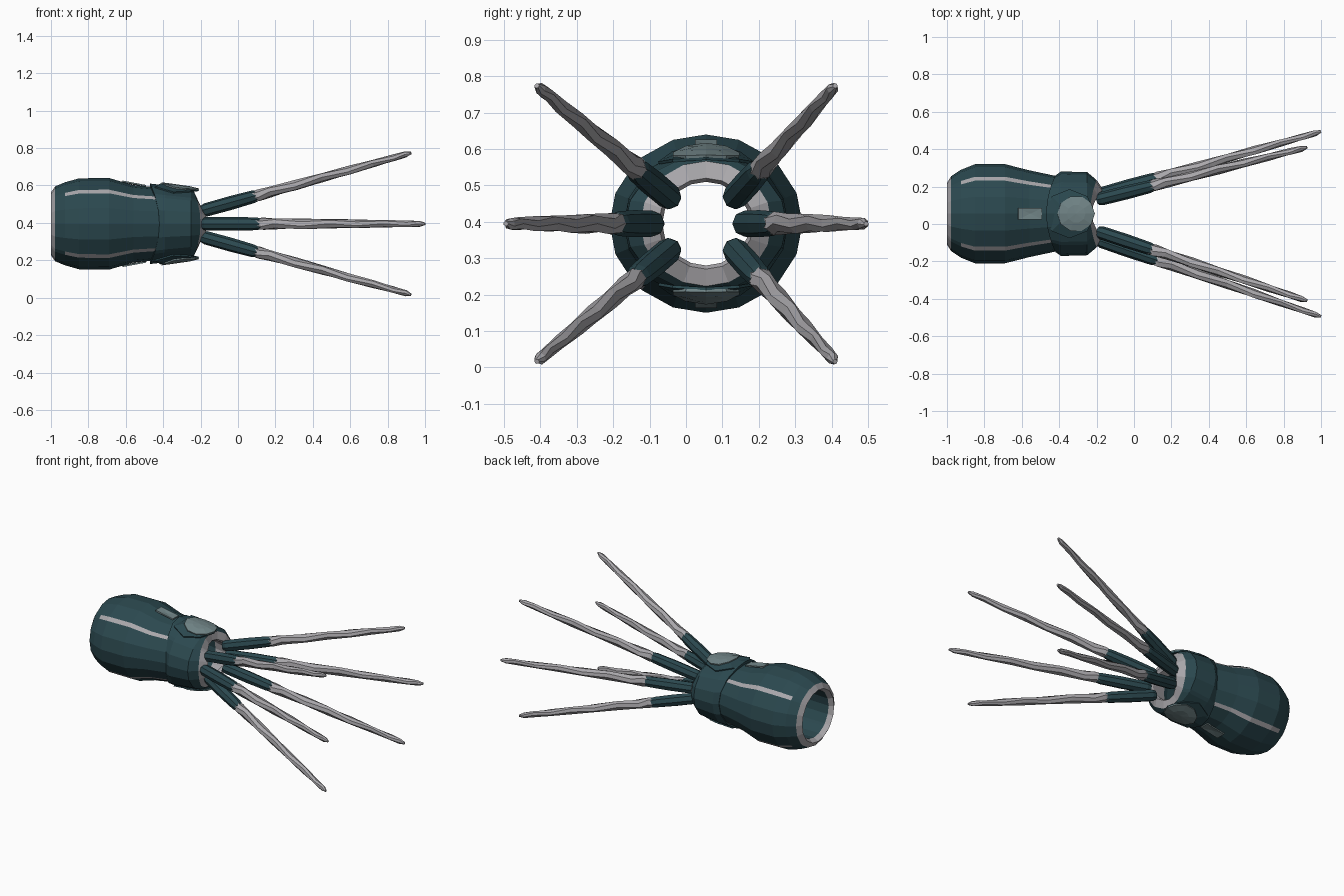
import bpy, bmesh, math, random
from mathutils import Vector

if "Cube" in bpy.data.objects:
    bpy.data.objects.remove(bpy.data.objects["Cube"])
random.seed(3)
CY, CZ = 0.055, 0.395


def mat(name, c):
    m = bpy.data.materials.new(name)
    m.diffuse_color = (*c, 1)
    m.use_nodes = True
    m.node_tree.nodes["Principled BSDF"].inputs["Base Color"].default_value = m.diffuse_color
    return m


TEAL = mat("dark teal", (0.024, 0.065, 0.078))
GREY = mat("light grey", (0.40, 0.39, 0.41))
DISC = mat("grey teal", (0.17, 0.24, 0.25))
MATS = [TEAL, GREY, DISC]


def finish(name, bm):
    bmesh.ops.recalc_face_normals(bm, faces=bm.faces)
    me = bpy.data.meshes.new(name)
    bm.to_mesh(me)
    bm.free()
    for m in MATS:
        me.materials.append(m)
    ob = bpy.data.objects.new(name, me)
    bpy.context.collection.objects.link(ob)
    return ob


# Angles around the sleeve, with narrow slots on the diagonals for stripes
ANG = [math.radians(q * 90 + a) for q in range(4) for a in (0, 20, 41.8, 48.2, 70)]


def sleeve(name, rings, stripe=()):
    """Closed shell; ring = (x, ry, rz, material, shift at top, shift at side)."""
    bm = bmesh.new()
    loops = []
    for x, ry, rz, m, st, ss in rings:
        loops.append([bm.verts.new((x + st * math.sin(a) ** 2 + ss * math.cos(a) ** 2,
                                    CY + ry * math.cos(a), CZ + rz * math.sin(a))) for a in ANG])
    n = len(ANG)
    for i, r in enumerate(rings):
        A, B = loops[i], loops[(i + 1) % len(loops)]
        for j in range(n):
            f = bm.faces.new((A[j], A[(j + 1) % n], B[(j + 1) % n], B[j]))
            f.material_index = 1 if (i in stripe and j % 5 == 2) else r[3]
    return finish(name, bm)


# Forearm sleeve: outer wall back to front, then inner wall
OUTER = [(-1.0, .165, .168, 1, 0, 0), (-.978, .200, .200, 0, 0, 0),
         (-.925, .235, .222, 0, 0, 0), (-.85, .265, .243, 0, 0, 0),
         (-.69, .265, .245, 0, 0, 0), (-.56, .232, .207, 0, 0, 0),
         (-.40, .198, .192, 0, 0, 0), (-.28, .175, .172, 0, 0, 0)]
INNER = [(-.28, .145, .145, 0, 0, 0), (-.6, .168, .158, 0, 0, 0), (-.97, .150, .150, 1, 0, 0)]
sleeve("forearm_sleeve", OUTER + INNER, stripe=(2, 3, 4, 5))

# Wrist cuff with scooped front lip
CUFF = [(-.47, .175, .18, 0, 0, .05), (-.47, .205, .215, 0, 0, .05),
        (-.39, .226, .206, 0, 0, 0), (-.25, .222, .186, 0, 0, 0),
        (-.20, .180, .172, 1, -.035, 0), (-.165, .130, .125, 1, -.06, 0),
        (-.20, .120, .115, 1, -.04, 0), (-.30, .140, .138, 0, 0, 0)]
sleeve("wrist_cuff", CUFF)


def radius(prof, x):
    for a, b in zip(prof, prof[1:]):
        if a[0] <= x <= b[0]:
            t = (x - a[0]) / max(b[0] - a[0], 1e-6)
            return [a[k] + (b[k] - a[k]) * t for k in (1, 2)]
    return prof[-1][1:3]


# Thin plates wrapped on the top and bottom of the surface
def plate(name, prof, cx, hx, hy, n, lift, mi, side, turn=0):
    bm = bmesh.new()

    def pt(u, v):
        x, y = cx + u * hx, v * hy
        ry, rz = radius(prof, x)
        return bm.verts.new((x, CY + y, CZ + side * (rz * math.sqrt(1 - (y / ry) ** 2) + lift)))
    c = pt(0, 0)
    R = [[pt(k * math.cos(turn + i * math.tau / n), k * math.sin(turn + i * math.tau / n))
          for i in range(n)] for k in (.5, 1)]
    for i in range(n):
        j = (i + 1) % n
        bm.faces.new((c, R[0][i], R[0][j]))
        bm.faces.new((R[0][i], R[1][i], R[1][j], R[0][j]))
    for f in bm.faces:
        f.material_index = mi
    ob = finish(name, bm)
    s = ob.modifiers.new("thickness", 'SOLIDIFY')
    s.thickness, s.offset = .008, 0


for side, nm in ((1, "top"), (-1, "bottom")):
    plate(nm + "_wrist_plate", CUFF[1:5], -.345, .135, .13, 8, .004, 0, side)
    plate(nm + "_wrist_disc", CUFF[1:5], -.31, .10, .095, 10, .010, 2, side)
    plate(nm + "_sleeve_mark", OUTER, -.555, .09, .043, 4, .005, 2, side, math.pi / 4)


# Tapered rod along a line; rings = (fraction of length, radius)
def rod(name, p, q, rings, mi, n=8, jit=0.0):
    bm = bmesh.new()
    d = (q - p).normalized()
    u = d.cross(Vector((0, 0, 1))).normalized()
    v = d.cross(u)
    loops = []
    for k, (t, r) in enumerate(rings):
        c = p.lerp(q, t)
        loops.append([])
        for i in range(n):
            a = (i + .5 * (k % 2) * (jit > 0)) * math.tau / n
            rr = r * (1 + random.uniform(-jit, jit))
            loops[-1].append(bm.verts.new(c + u * rr * math.cos(a) + v * rr * math.sin(a)))
    for A, B in zip(loops, loops[1:]):
        for i in range(n):
            j = (i + 1) % n
            bm.faces.new((A[i], A[j], B[j], B[i]))
    bm.faces.new(loops[0])
    bm.faces.new(loops[-1])
    for f in bm.faces:
        f.material_index = mi
    finish(name, bm)


# Six spread claws: grey blade in a teal socket
CLAWS = []
for s, ym, yd, nm in ((1, .155, .130, "right"), (-1, -.085, -.04, "left")):
    CLAWS.append((nm + "_middle", (-.195, ym, CZ), (1.0, s * .495, CZ)))
    for w, lv in ((1, "upper"), (-1, "lower")):
        CLAWS.append((nm + "_" + lv, (-.195, yd, CZ + w * .068), (.925, s * .41, CZ + w * .379)))
for nm, a, b in CLAWS:
    p, q = Vector(a), Vector(b)
    rod(nm + "_socket", p, q, [(0, .028), (.02, .036), (.14, .037), (.245, .034), (.27, .028)], 0)
    rod(nm + "_blade", p, q, [(.2, .026), (.275, .0325), (.33, .029), (.45, .027), (.58, .025),
                              (.7, .023), (.82, .020), (.92, .018), (.975, .016), (1, .007)], 1, 7, .08)
